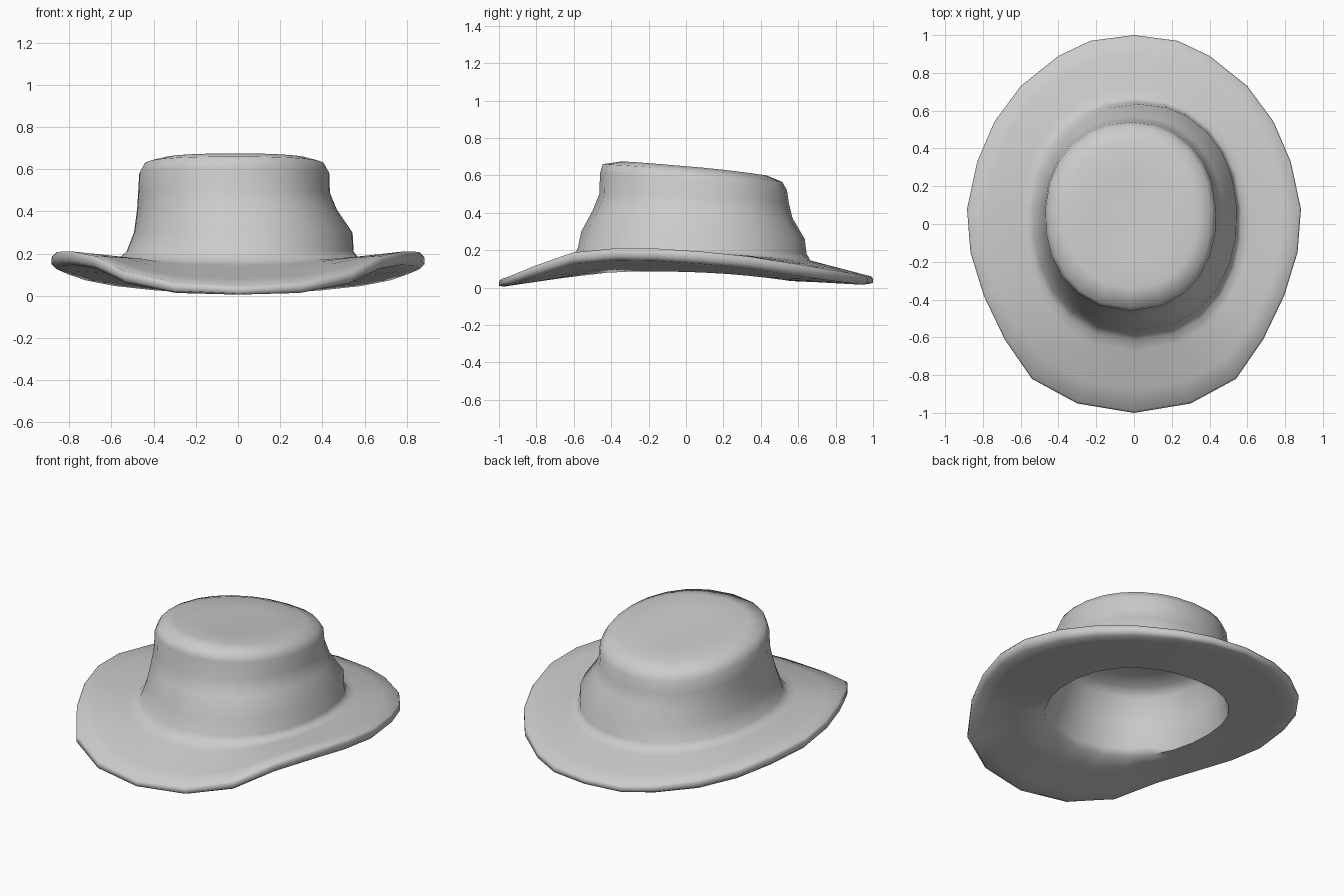
import bpy, bmesh, math

if "Cube" in bpy.data.objects:
    bpy.data.objects.remove(bpy.data.objects["Cube"])

# Brim outline, right half from back to front: x, y, z
half = [(0, 1.0, .06), (.23, .97, .062), (.40, .89, .077), (.60, .73, .104),
        (.74, .54, .135), (.83, .33, .168), (.884, .08, .193), (.866, -.15, .208),
        (.795, -.38, .21), (.685, -.61, .188), (.54, -.82, .115),
        (.30, -.95, .062), (0, -1.0, .045)]
rim = half + [(-x, y, z) for x, y, z in half[-2:0:-1]]
angles = [math.atan2(y, x / .88) for x, y, z in rim]


def oval(x0, x1, y0, y1, z_front, z_back, z_side=None):
    """Oval ring given by its extents, with front, back and side heights."""
    ring = []
    for a in angles:
        c, s = math.cos(a), math.sin(a)
        c2, s2 = (math.copysign(abs(v) ** .93, v) for v in (c, s))
        z = (z_front + z_back) / 2 + (z_back - z_front) / 2 * s
        if z_side is not None:
            z += (z_side - (z_front + z_back) / 2) * c * c
        ring.append(((x0 + x1) / 2 + (x1 - x0) / 2 * c2,
                     (y0 + y1) / 2 + (y1 - y0) / 2 * s2, z))
    return ring


def inset(scale, drop, side_drop=0):
    """Rim outline scaled inward and lowered, more so where it curls up."""
    return [(x * scale, y * scale, z - drop - side_drop * abs(x)) for x, y, z in rim]


def blend(a, b, f):
    """Ring part of the way from a to b."""
    return [tuple(p + (q - p) * f for p, q in zip(u, v)) for u, v in zip(a, b)]


# Inside of the crown and underside of the brim, from the ceiling out
mouth = oval(-.49, .49, -.51, .56, .075, .035, .083)
under = inset(.975, .04, .03)
rings = [oval(-.26, .24, -.24, .32, .485, .435),
         oval(-.39, .36, -.37, .46, .465, .415),
         oval(-.435, .40, -.42, .50, .42, .37),
         oval(-.455, .44, -.46, .53, .25, .22),
         oval(-.475, .475, -.495, .55, .12, .09, .13),
         mouth, blend(mouth, under, .4), blend(mouth, under, .8), under]

# Rounded rim and top of the brim
base = oval(-.56, .57, -.615, .665, .16, .145, .183)
top = inset(.99, 0)
rings += [inset(1, .035, .01), inset(1, .012), top,
          blend(top, base, .3), blend(top, base, .6), blend(top, base, .85), base]

# Outside of the crown, leaning left and pinched above the band
rings += [oval(-.53, .55, -.58, .645, .205, .18, .21),
          oval(-.495, .545, -.56, .635, .30, .26, .30),
          oval(-.48, .47, -.50, .57, .41, .37, .41),
          oval(-.475, .437, -.463, .55, .50, .45, .49),
          oval(-.47, .435, -.46, .54, .61, .52, .58),
          oval(-.445, .41, -.445, .515, .66, .565, .625),
          oval(-.37, .34, -.34, .43, .675, .60, .645),
          oval(-.22, .20, -.19, .27, .655, .61, .64)]

# Skin the rings into one closed shell
bm = bmesh.new()
loops = [[bm.verts.new(p) for p in ring] for ring in rings]
n = len(rim)
for a, b in zip(loops, loops[1:]):
    for i in range(n):
        j = (i + 1) % n
        bm.faces.new((a[i], a[j], b[j], b[i]))
for loop, z in ((loops[0], .465), (loops[-1], .63)):
    centre = bm.verts.new((-.01, .04, z))
    for i in range(n):
        bm.faces.new((loop[i], loop[(i + 1) % n], centre))
bmesh.ops.recalc_face_normals(bm, faces=bm.faces[:])
mesh = bpy.data.meshes.new("hat")
bm.to_mesh(mesh)
bm.free()
hat = bpy.data.objects.new("hat", mesh)
bpy.context.collection.objects.link(hat)

bpy.context.view_layer.objects.active = hat
hat.select_set(True)
bpy.ops.object.shade_smooth_by_angle(angle=math.radians(75))
